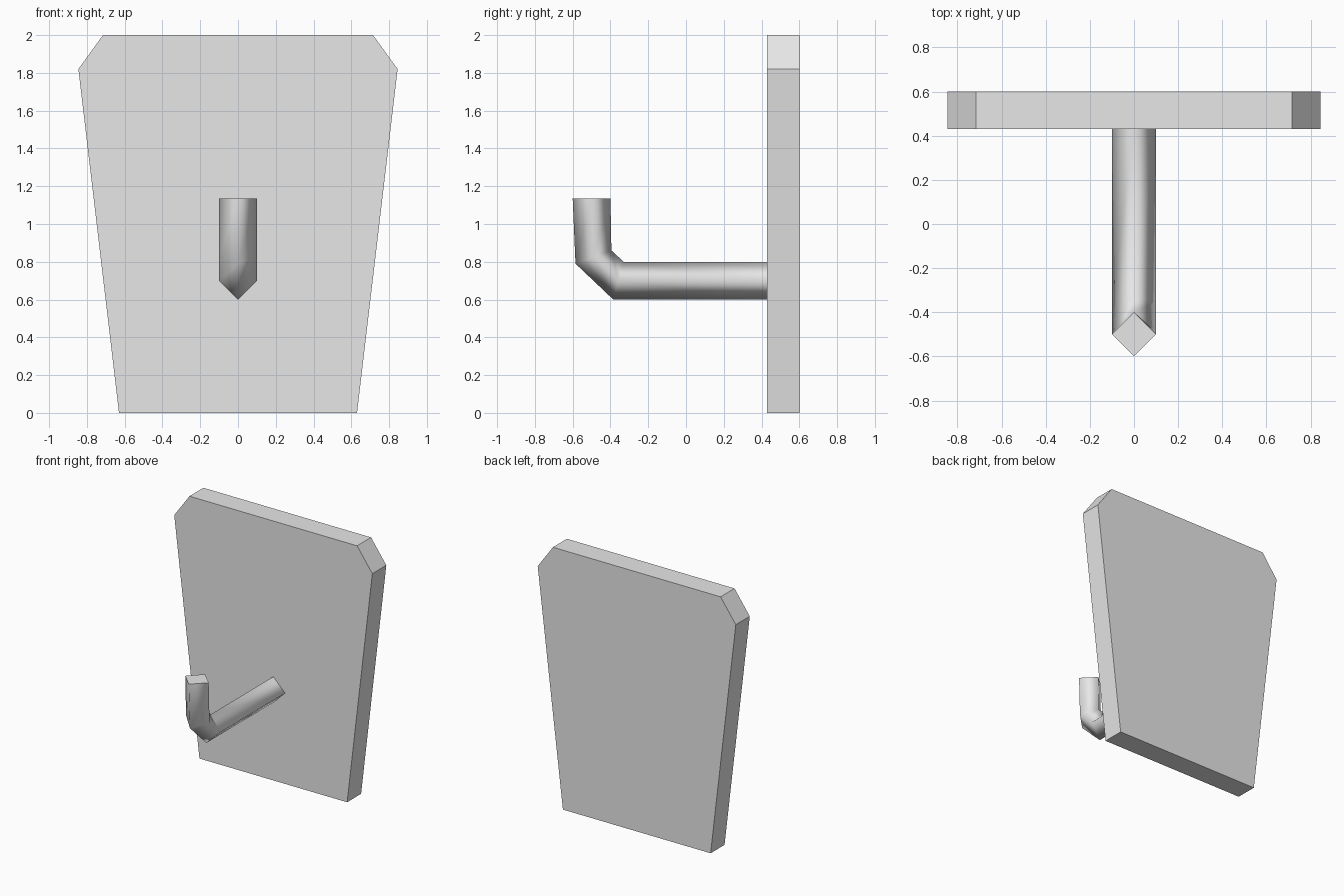
import bpy
import bmesh

cube = bpy.data.objects.get("Cube")
if cube:
    bpy.data.objects.remove(cube, do_unlink=True)

grey = bpy.data.materials.new("light grey")
grey.use_nodes = True
grey.diffuse_color = (0.8, 0.8, 0.8, 1)
grey.node_tree.nodes["Principled BSDF"].inputs["Base Color"].default_value = (0.8, 0.8, 0.8, 1)


def loft(name, rings, smooth=False):
    """Join matching rings of points with side faces and cap both ends."""
    bm = bmesh.new()
    loops = [[bm.verts.new(p) for p in ring] for ring in rings]
    for a, b in zip(loops, loops[1:]):
        for i in range(len(a)):
            j = (i + 1) % len(a)
            bm.faces.new((a[i], a[j], b[j], b[i])).smooth = smooth
    bm.faces.new(loops[0])
    bm.faces.new(loops[-1])
    bmesh.ops.recalc_face_normals(bm, faces=bm.faces)
    mesh = bpy.data.meshes.new(name)
    bm.to_mesh(mesh)
    bm.free()
    mesh.materials.append(grey)
    obj = bpy.data.objects.new(name, mesh)
    bpy.context.collection.objects.link(obj)
    return obj


# Tapered back plate with clipped upper corners
half = [(0.63, 0), (0.845, 1.82), (0.715, 2)]
outline = half + [(-x, z) for x, z in reversed(half)]
loft("back_plate", [[(x, y, z) for x, z in outline] for y in (0.43, 0.6)])

# Upturned hook with a diamond section: (outer, inner) points in y, z
bends = [
    ((0.43, 0.60), (0.43, 0.80)),
    ((-0.385, 0.60), (-0.33, 0.80)),
    ((-0.585, 0.79), (-0.395, 0.86)),
    ((-0.60, 1.135), (-0.40, 1.135)),
]
rings = []
for (oy, oz), (iy, iz) in bends:
    my, mz = (oy + iy) / 2, (oz + iz) / 2
    rings.append([(0, oy, oz), (0.1, my, mz), (0, iy, iz), (-0.1, my, mz)])
loft("hook", rings, smooth=True)
